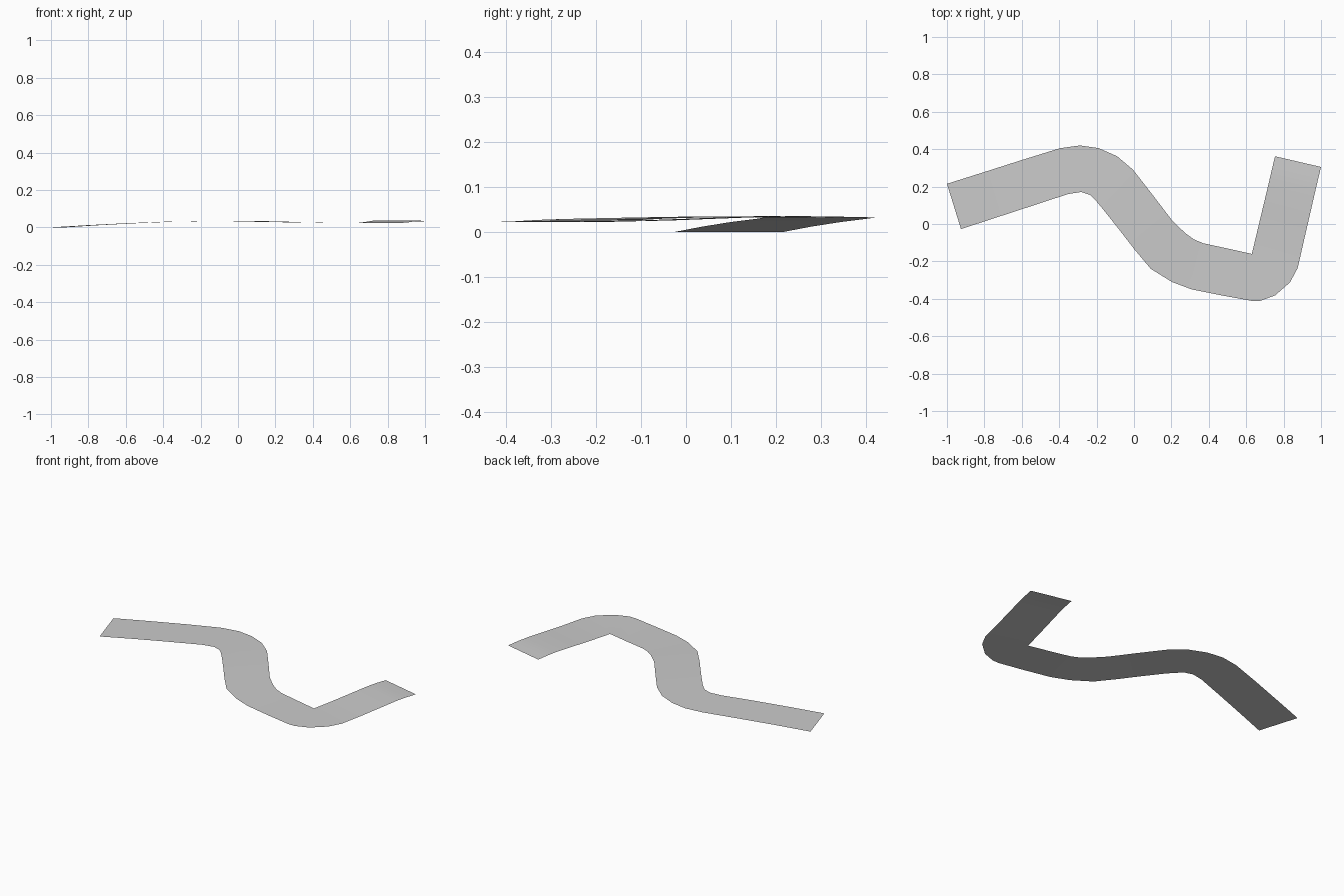
import bpy, bmesh
from mathutils import Vector

cube = bpy.data.objects.get("Cube")
if cube:
    bpy.data.objects.remove(cube, do_unlink=True)

# Grey road surface
grey = bpy.data.materials.new("road_grey")
grey.use_nodes = True
colour = (0.6, 0.6, 0.6, 1)
grey.diffuse_color = colour
grey.node_tree.nodes["Principled BSDF"].inputs["Base Color"].default_value = colour

# Stations along the road: left edge x, y, right edge x, y, height
stations = [
    (-1.0, .215, -.925, -.027, 0),
    (-.80, .278, -.735, .035, .012),
    (-.60, .342, -.545, .097, .022),
    (-.396, .405, -.353, .16, .030),
    (-.289, .420, -.283, .171, .032),
    (-.19, .406, -.235, .155, .033),
    (-.09, .362, -.198, .118, .034),
    (-.005, .29, -.16, .072, .035),
    (.10, .155, -.077, -.033, .034),
    (.203, .02, .005, -.139, .032),
    (.273, -.048, .09, -.24, .030),
    (.32, -.082, .203, -.31, .028),
    (.37, -.103, .31, -.35, .026),
    (.50, -.131, .47, -.382, .024),
    (.63, -.160, .63, -.411, .023),
    (.63, -.160, .674, -.411, .023),
    (.63, -.160, .754, -.382, .023),
    (.63, -.160, .834, -.312, .024),
    (.63, -.160, .875, -.236, .024),
    (.661, -.03, .906, -.10, .026),
    (.692, .10, .937, .035, .031),
    (.723, .23, .968, .17, .036),
    (.738, .295, .984, .238, .035),
    (.754, .362, 1.0, .305, .031),
]

# Sweep one flat strip through the stations, fanning at the tight bend
bm = bmesh.new()
rows = [(bm.verts.new((lx, ly, z)), bm.verts.new((rx, ry, z)))
        for lx, ly, rx, ry, z in stations]
for (l0, r0), (l1, r1) in zip(rows, rows[1:]):
    if (l0.co.xy - l1.co.xy).length < 1e-4:
        bm.faces.new((l0, r0, r1))
    else:
        bm.faces.new((l0, r0, r1, l1))
bmesh.ops.remove_doubles(bm, verts=bm.verts, dist=0.002)

mesh = bpy.data.meshes.new("road")
bm.to_mesh(mesh)
bm.free()
mesh.materials.append(grey)
mesh.shade_smooth()
road = bpy.data.objects.new("road", mesh)
bpy.context.collection.objects.link(road)
